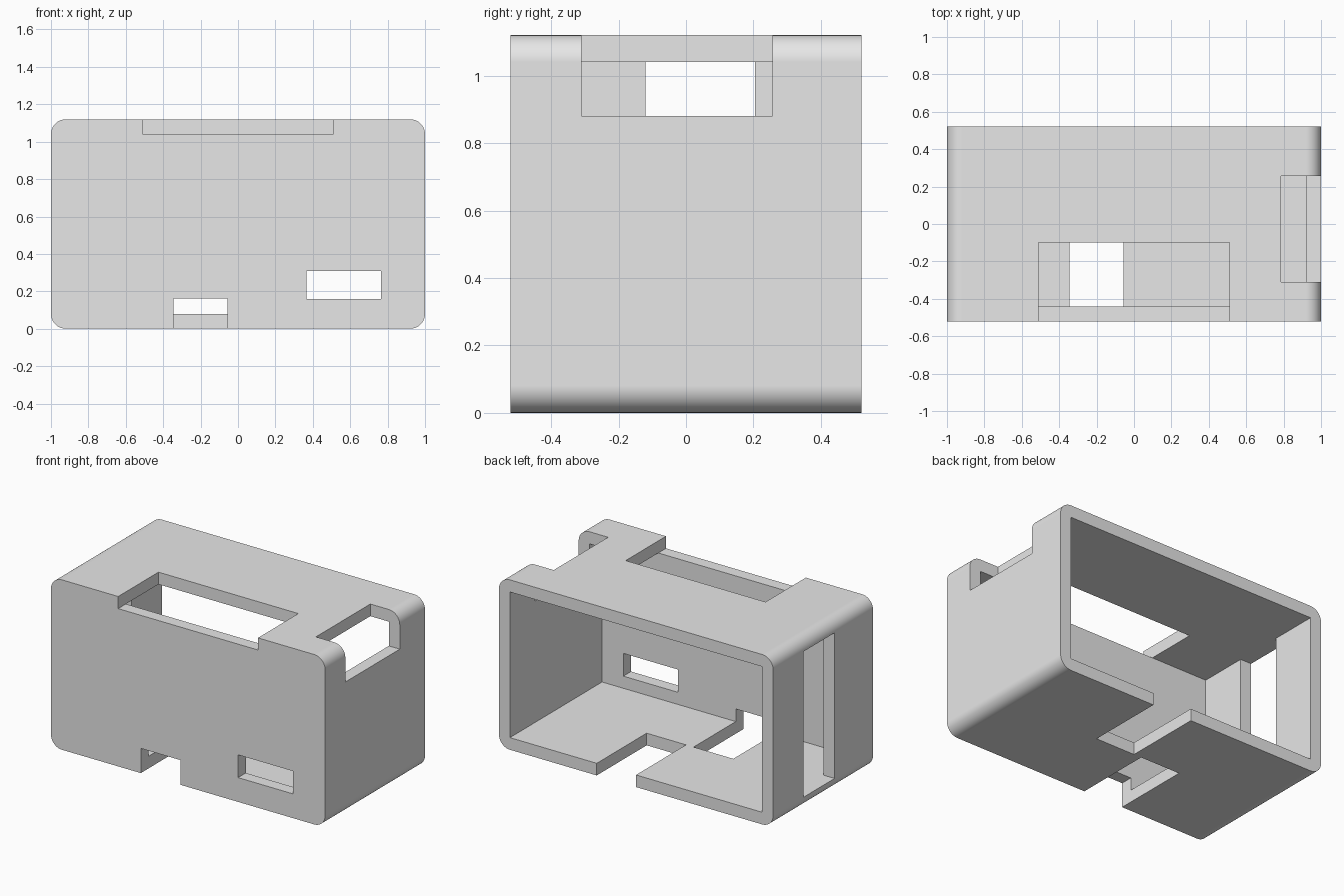
import bpy, bmesh
from math import sin, cos, pi, radians

cube = bpy.data.objects.get("Cube")
if cube:
    bpy.data.objects.remove(cube, do_unlink=True)

HALF_W, HALF_D, HEIGHT = 1.0, 0.52, 1.12
WALL, RADIUS, STEPS = 0.08, 0.08, 10
FRONT_IN = -HALF_D + WALL      # inner face of the front wall
OUT = 0.1                      # overshoot of the cutters

grey = bpy.data.materials.new("plain grey")
grey.use_nodes = True
grey.diffuse_color = (0.8, 0.8, 0.8, 1)
grey.node_tree.nodes["Principled BSDF"].inputs["Base Color"].default_value = (0.8, 0.8, 0.8, 1)


def add_object(name, bm):
    bmesh.ops.recalc_face_normals(bm, faces=bm.faces)
    mesh = bpy.data.meshes.new(name)
    bm.to_mesh(mesh)
    bm.free()
    mesh.materials.append(grey)
    obj = bpy.data.objects.new(name, mesh)
    bpy.context.collection.objects.link(obj)
    return obj


def rounded_block(name):
    """Rounded rectangle in xz, extruded from front to back."""
    bm = bmesh.new()
    corners = [(1, 1), (-1, 1), (-1, -1), (1, -1)]
    ring = []
    for i, (sx, sz) in enumerate(corners):
        cx = sx * (HALF_W - RADIUS)
        cz = HEIGHT / 2 + sz * (HEIGHT / 2 - RADIUS)
        for k in range(STEPS + 1):
            a = (i + k / STEPS) * pi / 2
            ring.append(bm.verts.new((cx + RADIUS * cos(a), -HALF_D, cz + RADIUS * sin(a))))
    face = bm.faces.new(ring)
    new = bmesh.ops.extrude_face_region(bm, geom=[face], use_keep_orig=True)["geom"]
    moved = [v for v in new if isinstance(v, bmesh.types.BMVert)]
    bmesh.ops.translate(bm, verts=moved, vec=(0, 2 * HALF_D, 0))
    return add_object(name, bm)


def cut(body, name, xs, ys, zs):
    """Subtract a box given by its x, y and z ranges."""
    bm = bmesh.new()
    bmesh.ops.create_cube(bm, size=1)
    for v in bm.verts:
        v.co = [r[0] if c < 0 else r[1] for c, r in zip(v.co, (xs, ys, zs))]
    cutter = add_object(name, bm)
    cutter.hide_render = True
    mod = body.modifiers.new(name, "BOOLEAN")
    mod.operation, mod.solver, mod.object = "DIFFERENCE", "EXACT", cutter
    bpy.context.view_layer.objects.active = body
    bpy.ops.object.modifier_apply(modifier=mod.name)
    bpy.data.objects.remove(cutter, do_unlink=True)


case = rounded_block("open_case")
ceiling = HEIGHT - WALL

# Hollow interior, open at the back
cut(case, "cavity", (-HALF_W + WALL, HALF_W - WALL), (FRONT_IN, HALF_D + OUT), (WALL, ceiling))
# Wide opening along the front edge of the roof
cut(case, "roof_opening", (-0.51, 0.51), (-HALF_D - OUT, -0.1), (ceiling, HEIGHT + OUT))
# Notch over the upper edge of the left wall
cut(case, "edge_notch", (0.785, HALF_W + OUT), (-0.31, 0.257), (0.88, HEIGHT + OUT))
# Full-height slot in the right wall
cut(case, "side_slot", (-HALF_W - OUT, -HALF_W + WALL + 0.05), (-0.12, 0.205), (WALL, ceiling))
# Window in the front wall
cut(case, "front_window", (0.365, 0.765), (-HALF_D - OUT, FRONT_IN + OUT), (0.16, 0.31))
# Floor slots reaching in from the front and from the back
cut(case, "front_floor_slot", (-0.345, -0.055), (-HALF_D - OUT, 0), (-OUT, 0.163))
cut(case, "back_floor_slot", (0, 0.287), (0, HALF_D + OUT), (-OUT, WALL + 0.05))

# Smooth rounded edges, crisp cuts
bpy.ops.object.select_all(action="DESELECT")
case.select_set(True)
bpy.context.view_layer.objects.active = case
bpy.ops.object.shade_smooth_by_angle(angle=radians(30))
weighted = case.modifiers.new("even_normals", "WEIGHTED_NORMAL")
weighted.keep_sharp = True
